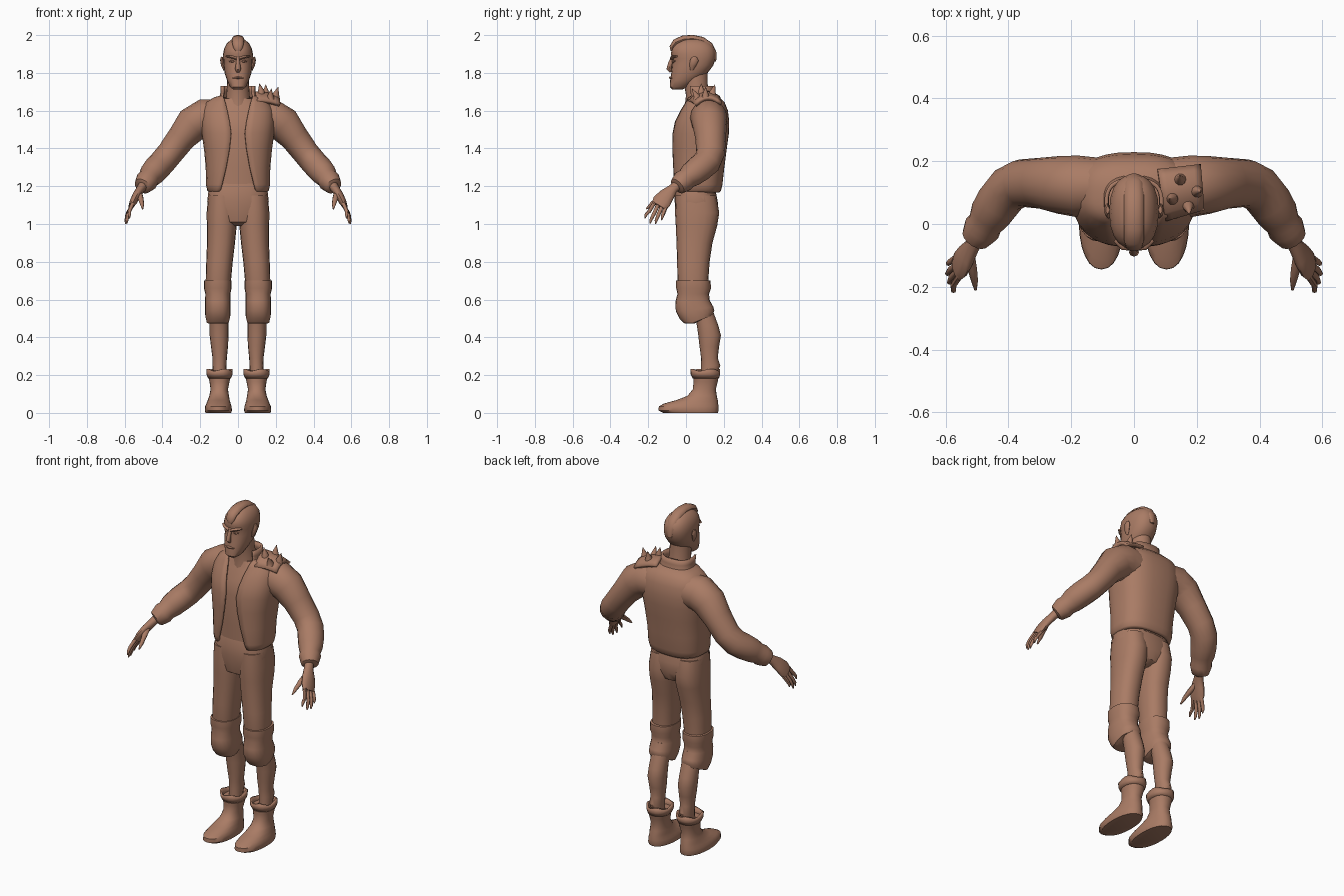
import bpy, bmesh, math
from mathutils import Vector

clay = bpy.data.materials.new("clay_brown")
clay.diffuse_color = (0.40, 0.20, 0.13, 1)


def finish(name, bm, angle=40, thick=0):
    bmesh.ops.recalc_face_normals(bm, faces=bm.faces)
    me = bpy.data.meshes.new(name)
    bm.to_mesh(me)
    bm.free()
    me.materials.append(clay)
    ob = bpy.data.objects.new(name, me)
    bpy.context.collection.objects.link(ob)
    if thick:
        mod = ob.modifiers.new("thickness", 'SOLIDIFY')
        mod.thickness = thick
        mod.offset = 0
    bpy.ops.object.select_all(action='DESELECT')
    ob.select_set(True)
    bpy.context.view_layer.objects.active = ob
    bpy.ops.object.shade_smooth_by_angle(angle=math.radians(angle))
    return ob


def skin(name, rings, closed=True, caps=True, angle=40, thick=0):
    """Bridge equal-length point rings into a surface."""
    bm = bmesh.new()
    vs = [[bm.verts.new(p) for p in r] for r in rings]
    n = len(vs[0])
    for a, b in zip(vs, vs[1:]):
        for i in range(n if closed else n - 1):
            j = (i + 1) % n
            bm.faces.new((a[i], a[j], b[j], b[i]))
    if closed and caps:
        bm.faces.new(vs[0])
        bm.faces.new(vs[-1])
    return finish(name, bm, angle, thick)


def power(v, e):
    return math.copysign(abs(v) ** (2 / e), v)


def ring(z, cx, rx, yf, yb, e, t0=0, n=20, closed=True):
    """Horizontal rounded ring from front to back, optionally open at the front."""
    pts = []
    for i in range(n):
        t = t0 + (2 * math.pi - 2 * t0) * i / (n if closed else n - 1)
        pts.append((cx + rx * power(math.sin(t), e),
                    (yf + yb) / 2 - (yb - yf) / 2 * power(math.cos(t), e), z))
    return pts


def stack(name, rows, e=2.3, sx=1, n=20, angle=40):
    """Rows are (z, centre x, half width, front y, back y)."""
    return skin(name, [ring(z, sx * cx, rx, f, b, e, n=n) for z, cx, rx, f, b in rows], angle=angle)


def tube(name, rows, ref, sx=1, n=12, angle=45):
    """Rows are (x, y, z, radius along ref, other radius)."""
    c = [Vector(r[:3]) for r in rows]
    rings = []
    for i, r in enumerate(rows):
        t = (c[min(i + 1, len(c) - 1)] - c[max(i - 1, 0)]).normalized()
        u = Vector(ref)
        u = (u - t * u.dot(t)).normalized()
        v = t.cross(u)
        ps = [c[i] + u * r[3] * math.cos(k * math.tau / n) + v * r[4] * math.sin(k * math.tau / n)
              for k in range(n)]
        rings.append([(sx * p.x, p.y, p.z) for p in ps])
    return skin(name, rings, angle=angle)


# Head, neck and hair ridge
stack("head", [(1.712, 0, .025, -.072, -.02), (1.725, 0, .042, -.086, .01), (1.76, 0, .058, -.084, .06),
               (1.80, 0, .071, -.078, .115), (1.84, 0, .076, -.074, .145), (1.875, 0, .078, -.07, .156),
               (1.90, 0, .079, -.08, .158), (1.93, 0, .073, -.074, .152), (1.955, 0, .06, -.055, .132),
               (1.975, 0, .038, -.02, .095), (1.982, 0, .012, .02, .055)], 2.3)
stack("neck", [(1.60, 0, .075, -.01, .14), (1.68, 0, .062, .0, .125), (1.74, 0, .058, -.01, .115),
               (1.80, 0, .055, -.02, .115)], 2)
tube("hair_ridge", [(0, -.076, 1.915, .012, .006), (0, -.074, 1.935, .026, .014), (0, -.055, 1.962, .031, .018),
                    (0, -.015, 1.978, .032, .02), (0, .035, 1.982, .032, .019), (0, .085, 1.972, .032, .019),
                    (0, .125, 1.945, .03, .018), (0, .148, 1.905, .025, .014), (0, .153, 1.86, .012, .007)],
     (1, 0, 0))

# Face
tube("nose", [(0, -.07, 1.885, .009, .008), (0, -.083, 1.85, .011, .012), (0, -.09, 1.82, .016, .014),
              (0, -.078, 1.806, .01, .008)], (1, 0, 0), n=8)
tube("upper_lip", [(-.028, -.072, 1.772, .004, .006), (0, -.084, 1.775, .006, .007),
                   (.028, -.072, 1.772, .004, .006)], (0, 0, 1), n=8)
for s, side in ((1, "left"), (-1, "right")):
    tube(side + "_brow", [(.006, -.074, 1.875, .007, .012), (.035, -.071, 1.885, .008, .012),
                          (.06, -.05, 1.888, .005, .008)], (0, 0, 1), s, 8)
    tube(side + "_eye", [(.02, -.069, 1.86, .003, .003), (.033, -.068, 1.862, .007, .007),
                         (.047, -.058, 1.862, .003, .003)], (0, 0, 1), s, 8)
    tube(side + "_ear", [(.072, .03, 1.815, .008, .006), (.08, .035, 1.84, .018, .01),
                         (.086, .045, 1.868, .022, .009), (.084, .045, 1.885, .012, .006)], (0, 1, 0), s, 8)

# Shirt and open jacket
stack("shirt", [(1.17, 0, .145, -.05, .16), (1.30, 0, .145, -.052, .17), (1.48, 0, .165, -.055, .195),
                (1.56, 0, .165, -.04, .2), (1.62, 0, .14, -.008, .185), (1.665, 0, .08, .005, .15)], 2.6)
jacket = []
for z, rx, f, b, gap in ((1.17, .145, -.052, .17, .105), (1.18, .158, -.062, .18, .092),
                         (1.21, .164, -.066, .187, .084), (1.30, .165, -.066, .197, .062),
                         (1.40, .175, -.068, .21, .044), (1.48, .186, -.066, .221, .036),
                         (1.54, .19, -.054, .223, .044), (1.60, .185, -.025, .216, .056),
                         (1.64, .165, -.002, .2, .066), (1.665, .125, .005, .175, .074),
                         (1.675, .092, .005, .15, .078), (1.70, .086, .0, .142, .076),
                         (1.73, .088, -.004, .142, .078)):
    jacket.append(ring(z, 0, rx, f, b, 2.6, math.asin((gap / rx) ** 1.3), 33, False))
skin("jacket", jacket, closed=False, angle=50, thick=.012)

# Sleeves and hands
tips = [(.575, -.217, 1.03), (.588, -.19, 1.003), (.594, -.162, 1.0), (.592, -.13, 1.02)]
for s, side in ((1, "left"), (-1, "right")):
    tube(side + "_sleeve", [(.10, .12, 1.56, .09, .098), (.18, .12, 1.562, .098, .1), (.24, .125, 1.528, .092, .094),
                            (.30, .13, 1.455, .081, .076), (.36, .13, 1.375, .076, .07),
                            (.40, .11, 1.327, .075, .07), (.432, .07, 1.293, .073, .07),
                            (.458, .03, 1.262, .067, .066), (.474, .002, 1.24, .056, .056),
                            (.484, -.014, 1.227, .06, .06), (.505, -.045, 1.2, .047, .047),
                            (.509, -.05, 1.196, .032, .032)], (0, 1, 0), s, 16)
    tube(side + "_palm", [(.495, -.035, 1.215, .026, .026), (.515, -.07, 1.185, .027, .023),
                          (.535, -.10, 1.155, .042, .022), (.553, -.128, 1.12, .05, .02),
                          (.565, -.145, 1.095, .042, .014)], (0, 1, 0), s)
    for k, (x, y, z) in enumerate(tips):
        by, bz = -.172 + k * .021, 1.105 - k * .004
        tube(f"{side}_finger_{k + 1}", [(.552, by + .012, bz + .02, .011, .011),
                                       ((.568 + x) / 2 + .004, (by + y) / 2, (bz + z) / 2, .010, .010),
                                       (x, y + .004, z + .018, .008, .008), (x, y, z, .003, .003)],
             (0, 1, 0), s, 8)
    tube(side + "_thumb", [(.525, -.10, 1.165, .018, .016), (.515, -.145, 1.135, .015, .014),
                           (.508, -.182, 1.105, .011, .011), (.505, -.21, 1.08, .004, .004)], (1, 0, 0), s, 8)

# Studded shoulder pad
corners = [Vector(p) for p in ((.075, .17, 1.672), (.21, .185, 1.632), (.22, .05, 1.628), (.10, .015, 1.645))]


def pad_point(u, v):
    p = corners[0].lerp(corners[1], u).lerp(corners[3].lerp(corners[2], u), v)
    p.z += .034 * (1 - (2 * v - 1) ** 2) + .008 * (1 - (2 * u - 1) ** 2)
    return p


skin("shoulder_pad", [[pad_point(u / 6, v / 6) for u in range(7)] for v in range(7)],
     closed=False, angle=50, thick=.02)
for k, (u, v, lean) in enumerate(((.5, .25, (0, .012)), (.88, .58, (.012, 0)),
                                  (.25, .62, (-.008, 0)), (.62, .86, (.004, -.025)))):
    p = pad_point(u, v)
    tube(f"spike_{k + 1}", [(p.x, p.y, p.z, .02, .02), (p.x, p.y, p.z + .018, .017, .017),
                            (p.x + lean[0], p.y + lean[1], p.z + .056, .001, .001)], (1, 0, 0), n=10)

# Trousers
stack("trouser_seat", [(1.215, 0, .145, -.05, .15), (1.17, 0, .157, -.06, .158), (1.12, 0, .163, -.06, .168),
                       (1.06, 0, .155, -.056, .17), (1.01, 0, .115, -.045, .15), (.99, 0, .06, -.01, .11)], 2.6)
for s, side in ((1, "left"), (-1, "right")):
    stack(side + "_trouser_leg", [(1.15, .083, .075, -.055, .16), (1.06, .085, .081, -.058, .176),
                                  (.99, .086, .079, -.054, .165), (.90, .09, .074, -.05, .14),
                                  (.80, .098, .07, -.047, .125), (.70, .104, .067, -.045, .118),
                                  (.62, .106, .06, -.03, .115)], 2.3, s)
    # Knee guard, slanted up at the back
    rows = [(.702, .064, -.042, .12, 0), (.70, .072, -.052, .13, 0), (.66, .073, -.052, .132, 0),
            (.63, .066, -.045, .122, 0), (.59, .067, -.056, .125, .01), (.54, .068, -.054, .145, .03),
            (.50, .066, -.035, .15, .06), (.475, .06, -.012, .14, .06), (.472, .045, .01, .12, .06)]
    knee = []
    for z, rx, f, b, lift in rows:
        knee.append([(x, y, zz + lift * max(0, (y - f) / (b - f) - .3))
                     for x, y, zz in ring(z, s * .107, rx, f, b, 2.4)])
    skin(side + "_knee_guard", knee)
    stack(side + "_shin", [(.60, .1, .05, .01, .125), (.52, .1, .05, .045, .15), (.46, .1, .05, .058, .172),
                           (.41, .1, .05, .065, .185), (.35, .098, .045, .072, .175), (.29, .097, .038, .08, .168),
                           (.25, .098, .037, .08, .182), (.20, .098, .035, .08, .16)], 2.1, s, 16)
    # Boot shaft, foot and flared cuff
    stack(side + "_boot", [(0, .104, .068, -.12, .168), (.012, .104, .072, -.145, .172), (.035, .104, .07, -.144, .172),
                           (.05, .103, .064, -.115, .17), (.068, .102, .058, -.05, .168),
                           (.09, .1, .052, .008, .163), (.125, .099, .046, .036, .158),
                           (.165, .098, .053, .04, .168), (.20, .098, .06, .038, .175)], 2.2, s, 24)
    cuff = [ring(z, s * .098, rx, f, b, 2.2, n=24)
            for z, rx, f, b in ((.185, .056, .04, .17), (.205, .064, .03, .176), (.228, .065, .028, .176))]
    cuff[-1] = [(x, y, z + .006 * math.sin(k * math.pi / 3)) for k, (x, y, z) in enumerate(cuff[-1])]
    skin(side + "_boot_cuff", cuff, caps=False, thick=.01)
